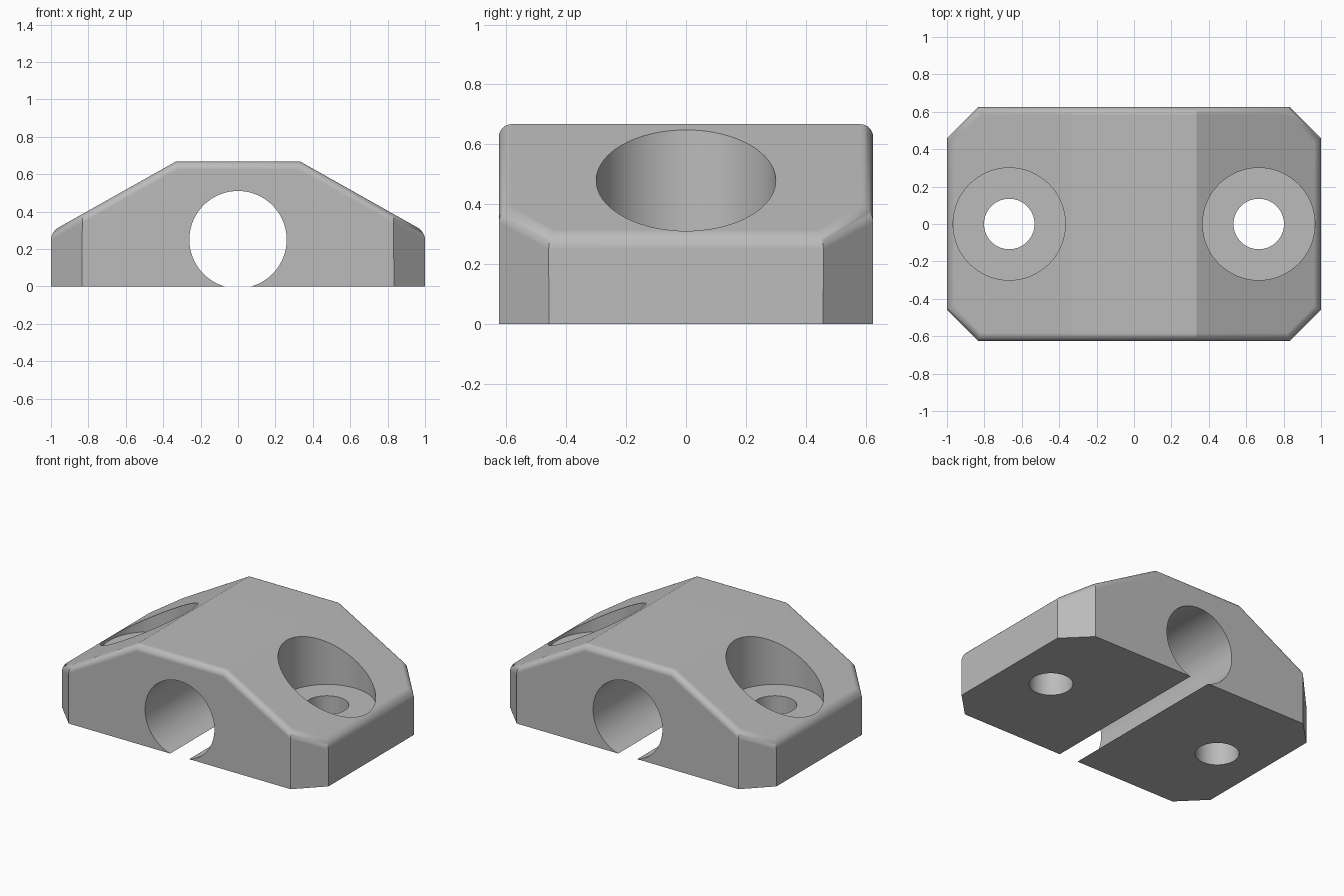
import bpy, bmesh, math
from mathutils import Vector, Matrix

if "Cube" in bpy.data.objects:
    bpy.data.objects.remove(bpy.data.objects["Cube"], do_unlink=True)

HALF_L, HALF_W, HEIGHT = 1.0, 0.625, 0.667
END_HEIGHT, RIDGE_X = 0.292, 0.333
CHAMFER, FILLET = 0.167, 0.042
HOLE_X, SEAT_Z = 0.667, 0.288

grey = bpy.data.materials.new("light_grey")
grey.use_nodes = True
grey.diffuse_color = (0.5, 0.5, 0.5, 1)
grey.node_tree.nodes["Principled BSDF"].inputs["Base Color"].default_value = (0.5, 0.5, 0.5, 1)


def mesh_object(name, bm):
    bmesh.ops.recalc_face_normals(bm, faces=bm.faces[:])
    mesh = bpy.data.meshes.new(name)
    bm.to_mesh(mesh)
    bm.free()
    mesh.materials.append(grey)
    ob = bpy.data.objects.new(name, mesh)
    bpy.context.collection.objects.link(ob)
    return ob


def cylinder(name, radius, depth, matrix):
    bm = bmesh.new()
    bmesh.ops.create_cone(bm, cap_ends=True, segments=96, radius1=radius,
                          radius2=radius, depth=depth, matrix=matrix)
    ob = mesh_object(name, bm)
    ob.hide_render = True
    return ob


# Block with chamfered corners
bm = bmesh.new()
quarter = [(HALF_L, HALF_W - CHAMFER), (HALF_L - CHAMFER, HALF_W)]
outline = []
for sx, sy in ((1, 1), (-1, 1), (-1, -1), (1, -1)):
    corner = [(sx * x, sy * y) for x, y in quarter]
    outline += corner if sx * sy > 0 else corner[::-1]
base = bm.faces.new([bm.verts.new((x, y, 0)) for x, y in outline])
top = bmesh.ops.extrude_face_region(bm, geom=[base])["geom"]
bmesh.ops.translate(bm, vec=(0, 0, HEIGHT),
                    verts=[v for v in top if isinstance(v, bmesh.types.BMVert)])

# Sloping shoulders
for side in (1, -1):
    cut = bmesh.ops.bisect_plane(
        bm, geom=bm.verts[:] + bm.edges[:] + bm.faces[:],
        plane_co=(side * RIDGE_X, 0, HEIGHT),
        plane_no=(side * (HEIGHT - END_HEIGHT), 0, HALF_L - RIDGE_X), clear_outer=True)
    rim = [e for e in cut["geom_cut"] if isinstance(e, bmesh.types.BMEdge)]
    bmesh.ops.edgeloop_fill(bm, edges=rim)
bmesh.ops.recalc_face_normals(bm, faces=bm.faces[:])

# Rounded upper rim
rim = []
for e in bm.edges:
    low, high = sorted(f.normal.z for f in e.link_faces)
    if abs(low) < 0.1 and high > 0.5:
        rim.append(e)
bmesh.ops.bevel(bm, geom=rim, offset=FILLET, offset_type='OFFSET', segments=8,
                profile=0.5, affect='EDGES', clamp_overlap=True)
clamp = mesh_object("clamp_block", bm)

# Cable bore open at the base, screw holes and their counterbores
cutters = [cylinder("bore_cutter", 0.26, 2,
                    Matrix.Translation((0, 0, 0.25)) @ Matrix.Rotation(math.pi / 2, 4, 'X'))]
for side in (1, -1):
    x = side * HOLE_X
    cutters.append(cylinder("screw_hole_cutter", 0.135, 2, Matrix.Translation((x, 0, 0))))
    cutters.append(cylinder("counterbore_cutter", 0.3, 1,
                            Matrix.Translation((x, 0, SEAT_Z + 0.5))))
for cutter in cutters:
    mod = clamp.modifiers.new(cutter.name, 'BOOLEAN')
    mod.operation, mod.solver, mod.object = 'DIFFERENCE', 'EXACT', cutter

# Bake the cuts and remove the cutters
bpy.context.view_layer.update()
result = bpy.data.meshes.new_from_object(
    clamp.evaluated_get(bpy.context.evaluated_depsgraph_get()))
clamp.modifiers.clear()
clamp.data = result
for cutter in cutters:
    bpy.data.objects.remove(cutter, do_unlink=True)

# Smooth rounded surfaces, crisp edges
bpy.ops.object.select_all(action='DESELECT')
clamp.select_set(True)
bpy.context.view_layer.objects.active = clamp
bpy.ops.object.shade_smooth_by_angle(angle=math.radians(25))
normals = clamp.modifiers.new("weighted_normals", 'WEIGHTED_NORMAL')
normals.keep_sharp = True
